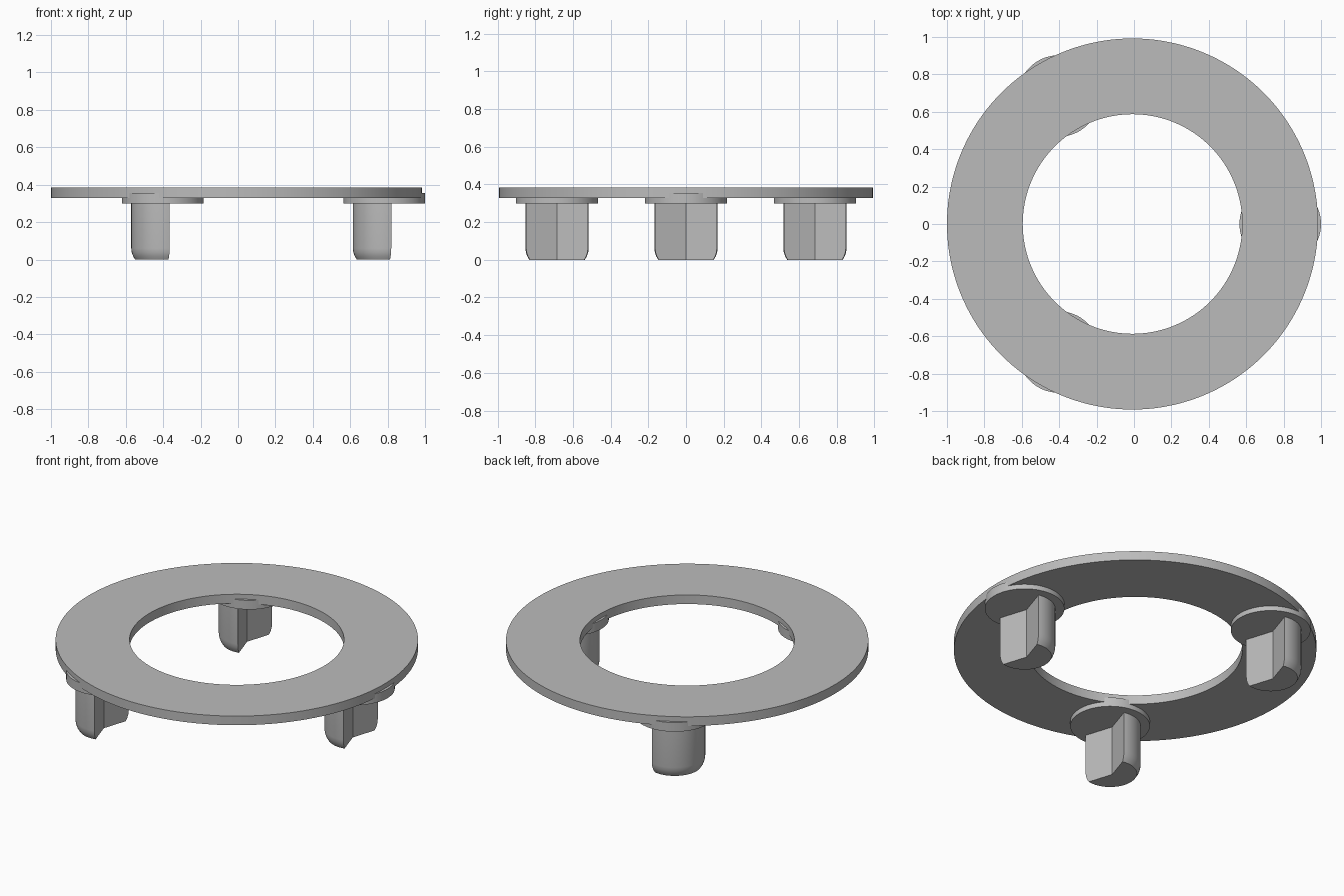
import bpy, bmesh, math

cube = bpy.data.objects.get("Cube")
if cube:
    bpy.data.objects.remove(cube, do_unlink=True)

grey = bpy.data.materials.new("plain grey")
grey.use_nodes = True
grey.diffuse_color = (0.5, 0.5, 0.5, 1)
grey.node_tree.nodes["Principled BSDF"].inputs["Base Color"].default_value = (0.5, 0.5, 0.5, 1)

CX = -0.008       # centre of the ring
PEG_ORBIT = 0.79  # distance of the pegs from the ring centre


def finish(bm, name, location):
    bmesh.ops.recalc_face_normals(bm, faces=bm.faces[:])
    mesh = bpy.data.meshes.new(name)
    bm.to_mesh(mesh)
    bm.free()
    mesh.materials.append(grey)
    obj = bpy.data.objects.new(name, mesh)
    obj.location = location
    bpy.context.collection.objects.link(obj)
    bpy.ops.object.select_all(action='DESELECT')
    obj.select_set(True)
    bpy.context.view_layer.objects.active = obj
    bpy.ops.object.shade_smooth_by_angle(angle=math.radians(35))
    return obj


def circle(bm, radius, z, count):
    step = 2 * math.pi / count
    return [bm.verts.new((radius * math.cos(i * step), radius * math.sin(i * step), z))
            for i in range(count)]


def bridge(bm, a, b):
    for i in range(len(a)):
        j = (i + 1) % len(a)
        bm.faces.new((a[i], a[j], b[j], b[i]))


def flat_ring(name, outer, inner, bottom, top, location):
    bm = bmesh.new()
    loops = [circle(bm, r, z, 160) for r, z in
             ((outer, bottom), (outer, top), (inner, top), (inner, bottom))]
    for k in range(4):
        bridge(bm, loops[k], loops[(k + 1) % 4])
    return finish(bm, name, location)


def disc(name, radius, bottom, top, location):
    bm = bmesh.new()
    low, high = circle(bm, radius, bottom, 64), circle(bm, radius, top, 64)
    bridge(bm, low, high)
    bm.faces.new(low)
    bm.faces.new(high)
    return finish(bm, name, location)


def peg(name, location):
    """Round peg with a shallow V groove along its +x side and a tapered foot."""
    notch, slope, steps = -0.015, 0.32, 40
    bm = bmesh.new()
    levels = []
    for radius, z in ((0.147, 0), (0.158, 0.018), (0.165, 0.038), (0.168, 0.06), (0.168, 0.31)):
        # corner where the groove wall meets the round side
        a, b, c = 1 + slope ** 2, 2 * notch * slope, notch ** 2 - radius ** 2
        y = (-b + math.sqrt(b * b - 4 * a * c)) / (2 * a)
        start = math.atan2(y, notch + slope * y)
        sweep = 2 * (math.pi - start)
        loop = [bm.verts.new((notch, 0, z))]
        for i in range(steps + 1):
            t = start + sweep * i / steps
            loop.append(bm.verts.new((radius * math.cos(t), radius * math.sin(t), z)))
        levels.append(loop)
    for low, high in zip(levels, levels[1:]):
        bridge(bm, low, high)
    bm.faces.new(levels[0])
    bm.faces.new(levels[-1])
    # keep the groove crease crisp
    obj = finish(bm, name, location)
    mesh = obj.data
    for e in mesh.edges:
        if all(abs(mesh.vertices[v].co.y) < 1e-5 and mesh.vertices[v].co.x > -0.1 for v in e.vertices):
            e.use_edge_sharp = True
    return obj


# Main ring
flat_ring("ring_plate", 0.992, 0.587, 0.329, 0.384, (CX, 0, 0))

# Three pegs, each on a round collar; all grooves face the same way
for label, degrees in (("left", 0), ("back", 120), ("front", 240)):
    angle = math.radians(degrees)
    spot = (CX + PEG_ORBIT * math.cos(angle), PEG_ORBIT * math.sin(angle), 0)
    disc(label + "_collar", 0.218, 0.3, 0.355, spot)
    peg(label + "_peg", spot)
